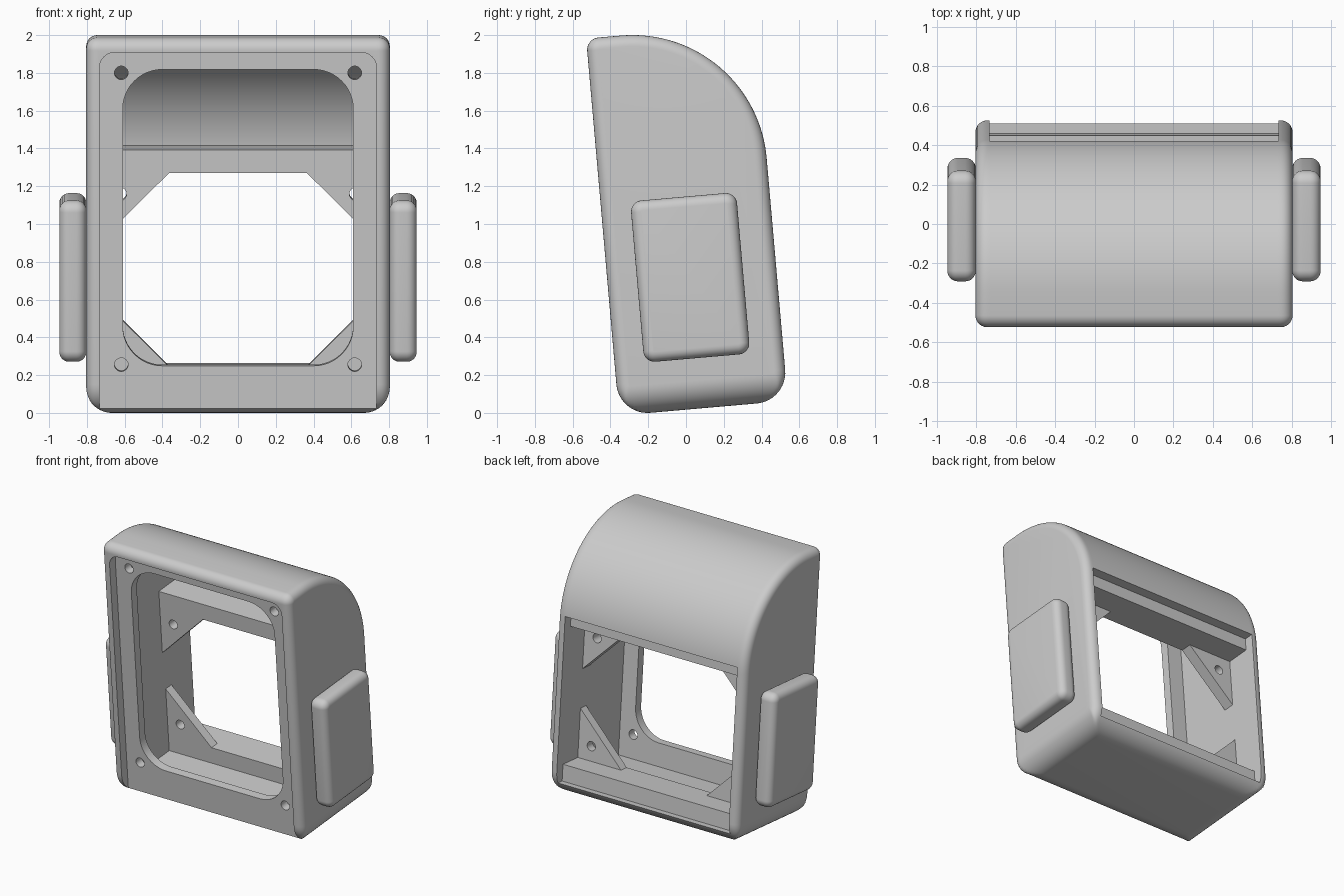
import bpy, bmesh
from math import radians, sin, cos, tan, sqrt, atan2, pi
from mathutils import Matrix, Vector

cube = bpy.data.objects.get("Cube")
if cube:
    bpy.data.objects.remove(cube)

LEAN = Matrix.Rotation(radians(5), 4, 'X')
grey = bpy.data.materials.new("light_grey_plastic")
grey.use_nodes = True
COLOUR = (0.6, 0.6, 0.6, 1)
grey.diffuse_color = COLOUR
grey.node_tree.nodes["Principled BSDF"].inputs["Base Color"].default_value = COLOUR


def rounded(corners, steps=12):
    """Outline from (a, b, radius) corners."""
    pts = []
    n = len(corners)
    for i, (a, b, r) in enumerate(corners):
        p = Vector((a, b))
        if r <= 0:
            pts.append(p)
            continue
        d1 = (Vector(corners[i - 1][:2]) - p).normalized()
        d2 = (Vector(corners[(i + 1) % n][:2]) - p).normalized()
        half = d1.angle(d2) / 2
        c = p + (d1 + d2).normalized() * r / sin(half)
        s = p + d1 * r / tan(half) - c
        e = p + d2 * r / tan(half) - c
        a0 = atan2(s.y, s.x)
        turn = (atan2(e.y, e.x) - a0 + pi) % (2 * pi) - pi
        k = steps * (3 if r > 0.4 else 1)
        for j in range(k + 1):
            t = a0 + turn * j / k
            pts.append(c + Vector((cos(t), sin(t))) * r)
    return pts


def loft(name, rings):
    """Solid through rings of 3D points with equal counts."""
    bm = bmesh.new()
    vs = [[bm.verts.new(p) for p in ring] for ring in rings]
    n = len(vs[0])
    for r0, r1 in zip(vs, vs[1:]):
        for i in range(n):
            j = (i + 1) % n
            bm.faces.new((r0[i], r0[j], r1[j], r1[i]))
    bm.faces.new(vs[0][::-1])
    bm.faces.new(vs[-1])
    bmesh.ops.recalc_face_normals(bm, faces=bm.faces)
    me = bpy.data.meshes.new(name)
    bm.to_mesh(me)
    bm.free()
    ob = bpy.data.objects.new(name, me)
    bpy.context.scene.collection.objects.link(ob)
    return ob


def prism_x(name, outline, x0, x1):
    return loft(name, [[(x, p[0], p[1]) for p in outline] for x in (x0, x1)])


def prism_y(name, outline, y0, y1):
    return loft(name, [[(p[0], y, p[1]) for p in outline] for y in (y0, y1)])


def rect(a0, a1, b0, b1, r=0):
    return rounded([(a0, b0, r), (a1, b0, r), (a1, b1, r), (a0, b1, r)])


def circle(a, b, r):
    return [(a + r * cos(t * pi / 12), b + r * sin(t * pi / 12)) for t in range(24)]


def cut(ob, cutter):
    m = ob.modifiers.new("cut", 'BOOLEAN')
    m.operation, m.solver, m.object = 'DIFFERENCE', 'EXACT', cutter
    me = bpy.data.meshes.new_from_object(
        ob.evaluated_get(bpy.context.evaluated_depsgraph_get()))
    ob.modifiers.clear()
    ob.data = me
    bpy.data.objects.remove(cutter)


def fillet(radius, s):
    """Inset of a round edge at distance s from the end."""
    return radius - sqrt(max(0, radius ** 2 - (radius - s) ** 2)) if s < radius else 0


def finish(ob):
    ob.data.transform(LEAN)
    ob.data.materials.clear()
    ob.data.materials.append(grey)
    bpy.ops.object.select_all(action='DESELECT')
    ob.select_set(True)
    bpy.context.view_layer.objects.active = ob
    bpy.ops.object.shade_smooth_by_angle(angle=radians(32))


# Housing: side profile lofted across, with rounded side edges and
# a larger rounding where the sides meet the base
FRONT, BACK, LOW, TOP = -0.354, 0.543, 0.017, 2.02
HALF, EDGE, BASE, WALL = 0.804, 0.06, 0.15, 0.07
PANEL_FRONT, PANEL_BACK = -0.284, -0.217


def housing_ring(x, s):
    d = fillet(EDGE, s)
    floor = LOW + fillet(BASE, s)
    return [(x, p.x, max(p.y, floor)) for p in rounded([
        (FRONT + d, LOW + d, 0.165 - d), (BACK - d, LOW + d, 0.165 - d),
        (BACK - d, TOP - d, 0.713 - d), (FRONT + d, TOP - d, 0.065 - d)])]


insets = [BASE * (1 - cos(radians(7.5 * k))) for k in range(13)]
rings = [housing_ring(-HALF + s, s) for s in insets]
rings += [housing_ring(HALF - s, s) for s in reversed(insets)]
housing = loft("housing", rings)

# Front recess, inner cavity, rear opening and rounded window
IN_X, IN_Y, IN_TOP = 0.733, BACK - WALL, TOP - WALL
cut(housing, prism_y("recess_cutter", rounded(
    [(-IN_X, -0.3, 0), (IN_X, -0.3, 0), (IN_X, 1.946, 0.08), (-IN_X, 1.946, 0.08)]),
    -0.6, PANEL_FRONT))
cut(housing, prism_x("cavity_cutter", rounded(
    [(PANEL_BACK, 0.1, 0), (IN_Y, 0.1, 0), (IN_Y, IN_TOP, 0.643),
     (PANEL_BACK, IN_TOP, 0)]), -IN_X, IN_X))
cut(housing, prism_y("rear_cutter", rect(-IN_X, IN_X, 0.1, 1.35), 0.4, 0.8))
cut(housing, prism_y("window_cutter", rect(-0.61, 0.61, 0.275, 1.85, 0.21), -0.4, 0))

# Screw holes in the front panel
for x in (-0.618, 0.618):
    for z in (0.281, 1.832):
        cut(housing, prism_y("screw_cutter", circle(x, z, 0.036), -0.4, 0))
finish(housing)

# Cross bars above and below the rear opening
for name, y0, z0, z1 in (("upper_bar", 0.205, 1.257, 1.38),
                         ("lower_bar", 0.22, 0.08, 0.225)):
    finish(prism_x(name, rect(y0, 0.47, z0, z1), -0.75, 0.75))

# Triangular corner brackets with a screw hole each
for side, label in ((1, "left"), (-1, "right")):
    for level, y0, z, up in (("upper", 0.205, 1.257, -1), ("lower", 0.22, 0.225, 1)):
        tri = [(side * 0.365, z), (side * 0.75, z + up * 0.385),
               (side * 0.75, z - up * 0.02), (side * 0.365, z - up * 0.02)]
        bracket = prism_y(f"{label}_{level}_bracket", tri, y0, 0.29)
        cut(bracket, prism_y("hole_cutter",
                             circle(side * 0.625, z + up * 0.112, 0.035), 0, 0.6))
        finish(bracket)

# Rounded side pads
PAD = 0.052
steps = [PAD * (1 - cos(radians(15 * k))) for k in range(7)]
for side, label in ((1, "left"), (-1, "right")):
    slices = [(0.803 + s, s) for s in steps] + [(0.946 - s, s) for s in reversed(steps)]
    pad = loft(f"{label}_side_pad", [
        [(side * x, p.x, p.y) for p in rect(
            -0.197 + fillet(PAD, s), 0.366 - fillet(PAD, s),
            0.284 + fillet(PAD, s), 1.141 - fillet(PAD, s), 0.06 - fillet(PAD, s))]
        for x, s in slices])
    finish(pad)
